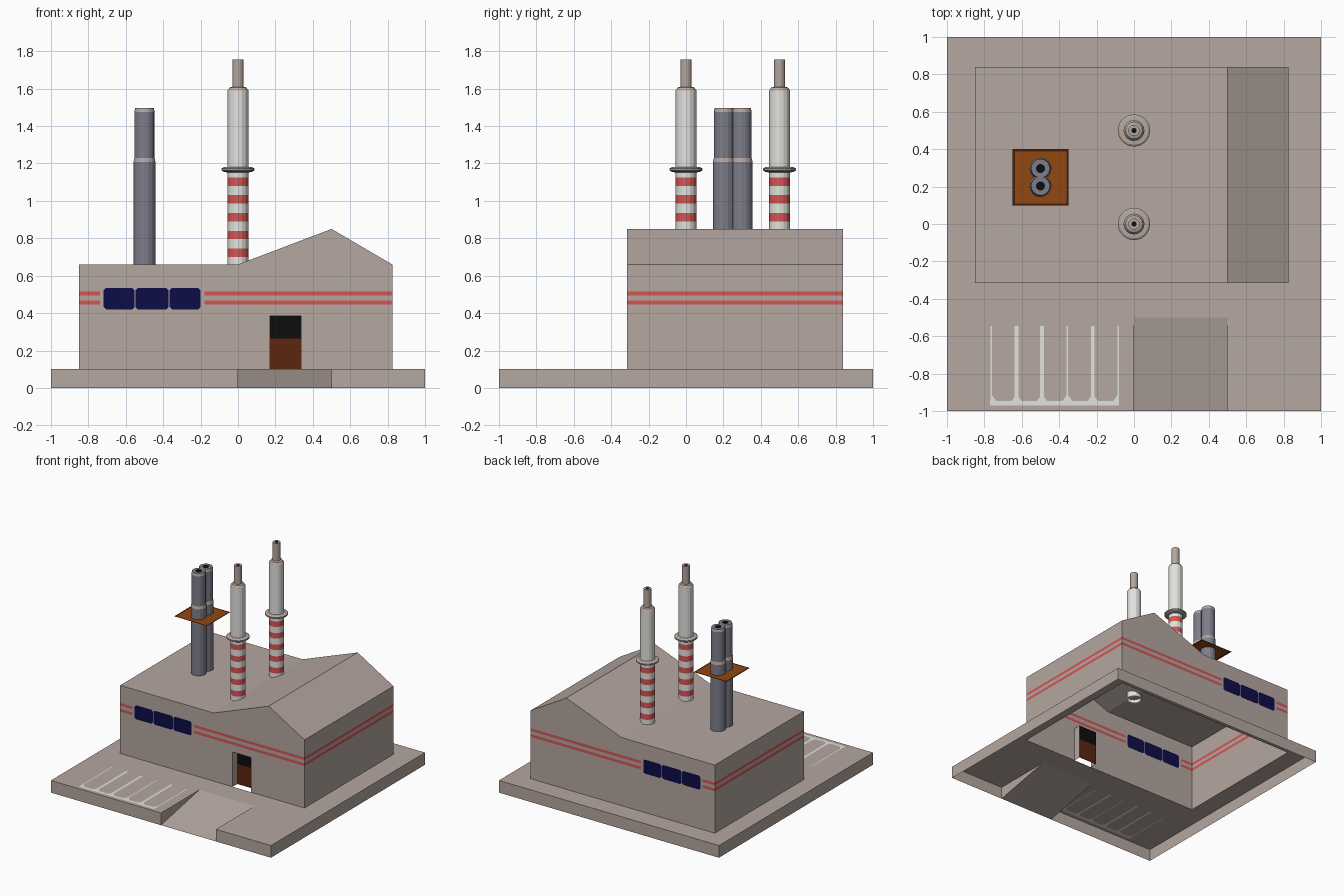
import bpy, bmesh, math
from mathutils import Vector
from mathutils.geometry import delaunay_2d_cdt

if "Cube" in bpy.data.objects:
    bpy.data.objects.remove(bpy.data.objects["Cube"])

COLOURS = {
    "concrete": (0.46, 0.385, 0.35), "white_paint": (0.76, 0.76, 0.73),
    "red_paint": (0.66, 0.09, 0.09), "slate_metal": (0.21, 0.21, 0.26),
    "navy_glass": (0.004, 0.004, 0.065), "black": (0.004, 0.004, 0.004),
    "door_brown": (0.105, 0.019, 0.005), "rust_orange": (0.28, 0.063, 0.005),
    "dark_brown": (0.07, 0.014, 0.004), "mid_grey": (0.33, 0.33, 0.32),
}
NAMES = list(COLOURS)
for n, c in COLOURS.items():
    bpy.data.materials.new(n).diffuse_color = (*c, 1)


def finish(name, bm, recalc=True):
    """Weld the mesh, tidy it and link it as an object."""
    bmesh.ops.remove_doubles(bm, verts=bm.verts, dist=1e-4)
    if recalc:
        bmesh.ops.recalc_face_normals(bm, faces=bm.faces)
    me = bpy.data.meshes.new(name)
    bm.to_mesh(me)
    bm.free()
    for n in NAMES:
        me.materials.append(bpy.data.materials[n])
    ob = bpy.data.objects.new(name, me)
    bpy.context.collection.objects.link(ob)
    return ob


def face(bm, pts, mat):
    f = bm.faces.new([bm.verts.new(p) for p in pts])
    f.material_index = NAMES.index(mat)


def rect(x0, x1, y0, y1, c=0):
    """Rectangle outline, optionally with cut corners."""
    if not c:
        return [(x0, y0), (x1, y0), (x1, y1), (x0, y1)]
    return [(x0 + c, y0), (x1 - c, y0), (x1, y0 + c), (x1, y1 - c),
            (x1 - c, y1), (x0 + c, y1), (x0, y1 - c), (x0, y0 + c)]


def sheet(bm, layers, place):
    """Flat sheet from layered outlines; later layers paint over earlier, None cuts a hole."""
    verts, faces = [], []
    for outline, _ in layers:
        faces.append(list(range(len(verts), len(verts) + len(outline))))
        verts += [Vector(p) for p in outline]
    vs, _, fs, _, _, owners = delaunay_2d_cdt(verts, [], faces, 1, 1e-5, True)
    for f, own in zip(fs, owners):
        mat = layers[max(own)][1] if own else None
        if mat:
            face(bm, [place(*vs[i]) for i in f], mat)


def lathe(name, x, y, start, steps, n=16):
    """Turned part: steps are (radius, height, colour of the band leading there)."""
    bm = bmesh.new()
    r0, z0 = start
    for r1, z1, mat in steps:
        for i in range(n):
            a, b = (2 * math.pi * k / n for k in (i, i + 1))
            ring = [(r0, z0, a), (r0, z0, b), (r1, z1, b), (r1, z1, a)]
            if r1 == 0:
                ring.pop()
            face(bm, [(x + r * math.cos(t), y + r * math.sin(t), z) for r, z, t in ring], mat)
        r0, z0 = r1, z1
    return finish(name, bm, False)


# Main dimensions
X0, X1, Y0, Y1 = -0.85, 0.825, -0.315, 0.84
H, EAVE = 0.10, 0.66
STRIPES = [(0.445, 0.467), (0.494, 0.515)]

# Base slab: hollow shell with ramp notch, building opening and parking bays
bm = bmesh.new()
layers = [(rect(-1, 1, -1, 1), "concrete"),
          (rect(-0.77, -0.08, -0.97, -0.947), "white_paint")]
for k in range(6):
    x = -0.764 + 0.136 * k
    w = 0.004 if k in (0, 3, 5) else 0.01
    layers.append((rect(x - w, x + w, -0.95, -0.545), "white_paint"))
    layers.append(([(max(x - 0.03, -0.77), -0.95), (min(x + 0.03, -0.08), -0.95),
                    (x, -0.91)], "white_paint"))
layers += [(rect(0, 0.5, -1, -0.5), None), (rect(X0, X1, Y0, Y1), None)]
sheet(bm, layers, lambda x, y: (x, y, H))
for a, b in [((0, -1), (-1, -1)), ((-1, -1), (-1, 1)), ((-1, 1), (1, 1)),
             ((1, 1), (1, -1)), ((1, -1), (0.5, -1))]:
    face(bm, [(*a, 0), (*b, 0), (*b, H), (*a, H)], "concrete")
face(bm, [(0, -1, 0), (0.5, -1, 0), (0.5, -0.5, H), (0, -0.5, H)], "concrete")
for x in (0, 0.5):
    face(bm, [(x, -1, 0), (x, -0.5, H), (x, -1, H)], "concrete")
finish("base_with_ramp", bm)

# Building shell: painted gable walls front and back, side walls, roof
bm = bmesh.new()
roof = [(X1, EAVE), (0.5, 0.85), (0, EAVE), (X0, EAVE)]
D0, D1, DT, DY = 0.172, 0.337, 0.385, Y0 + 0.06
gable = [([(X0, H), (X1, H)] + roof, "concrete")]
for z0, z1 in STRIPES:
    gable += [(rect(X0, -0.738, z0, z1), "red_paint"), (rect(-0.18, X1, z0, z1), "red_paint")]
for x0, x1 in [(-0.718, -0.554), (-0.548, -0.371), (-0.365, -0.2)]:
    gable.append((rect(x0, x1, 0.42, 0.535, 0.012), "navy_glass"))
sheet(bm, gable + [(rect(D0, D1, H, DT), None)], lambda x, z: (x, Y0, z))
sheet(bm, gable, lambda x, z: (x, Y1, z))
side = [(rect(Y0, Y1, H, EAVE), "concrete")] + [(rect(Y0, Y1, *s), "red_paint") for s in STRIPES]
for wx in (X0, X1):
    sheet(bm, side, lambda y, z: (wx, y, z))
for (xa, za), (xb, zb) in zip(roof, roof[1:]):
    face(bm, [(xa, Y0, za), (xa, Y1, za), (xb, Y1, zb), (xb, Y0, zb)], "concrete")

# Recessed doorway
for (xa, za), (xb, zb) in [((D0, H), (D0, DT)), ((D0, DT), (D1, DT)), ((D1, DT), (D1, H))]:
    face(bm, [(xa, Y0, za), (xb, Y0, zb), (xb, DY, zb), (xa, DY, za)], "concrete")
sheet(bm, [(rect(D0, D1, H, DT), "door_brown"), (rect(D0, D1, 0.265, DT), "black")],
      lambda x, z: (x, DY, z))
finish("building", bm)

# Two striped chimneys with collar and narrow top pipe
R = 0.056
bands = []
for k in range(5):
    z = 0.70 + 0.0952 * k
    bands += [(R, z, "white_paint"), (R, z + 0.045, "red_paint")]
bands += [(R, 1.152, "white_paint"), (0.075, 1.155, "mid_grey"), (0.087, 1.162, "mid_grey"),
          (0.087, 1.173, "mid_grey"), (0.077, 1.18, "concrete"), (R, 1.182, "concrete"),
          (R, 1.59, "white_paint"), (0.045, 1.606, "concrete"), (0.03, 1.61, "concrete"),
          (0.03, 1.755, "concrete"), (0.012, 1.755, "concrete"), (0.012, 1.74, "black"),
          (0, 1.74, "black")]
for name, y in [("front_chimney", 0), ("rear_chimney", 0.5)]:
    lathe(name, 0, y, (R, 0.63), bands)

# Twin metal flues, overlapping side by side
flue = [(0.059, 1.207, "slate_metal"), (0.054, 1.23, "concrete"), (0.054, 1.475, "slate_metal"),
        (0.05, 1.497, "concrete"), (0.022, 1.497, "slate_metal"), (0.022, 1.47, "black"),
        (0, 1.47, "black")]
for name, s in [("front_flue", -1), ("rear_flue", 1)]:
    lathe(name, -0.5, 0.25 + s * 0.047, (0.059, 0.65), flue)

# Thin platform with dark rim around the flues
bm = bmesh.new()
sheet(bm, [(rect(-0.65, -0.35, 0.1, 0.4), "dark_brown"),
           (rect(-0.635, -0.362, 0.11, 0.388), "rust_orange")], lambda x, y: (x, y, 1.122))
finish("flue_platform", bm)

for m in bpy.data.materials:
    if m.users and not m.is_grease_pencil:
        m.use_nodes = True
        m.node_tree.nodes["Principled BSDF"].inputs["Base Color"].default_value = m.diffuse_color
